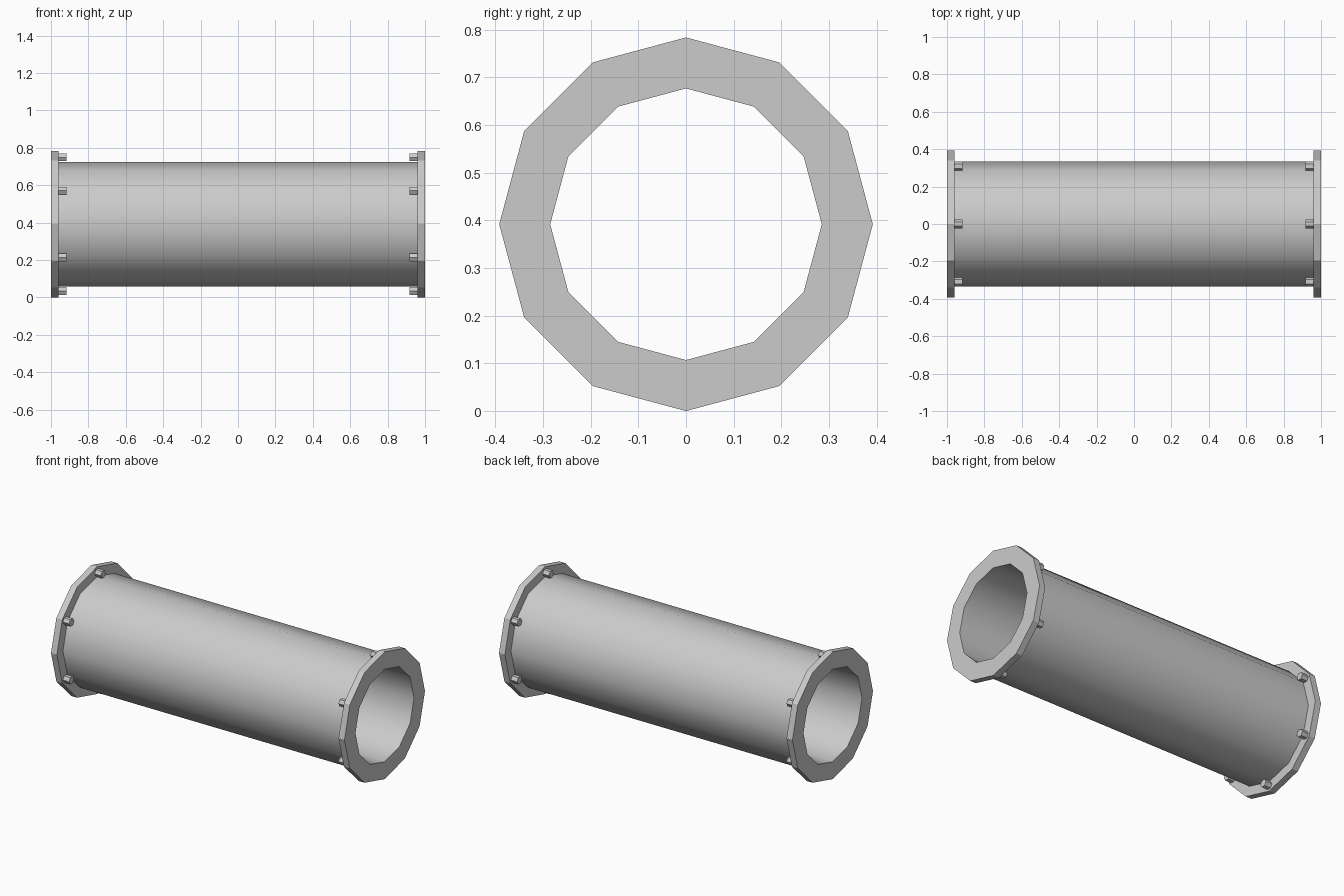
import bpy, bmesh, math
from mathutils import Matrix, Vector

if "Cube" in bpy.data.objects:
    bpy.data.objects.remove(bpy.data.objects["Cube"])

SIDES = 12
FLANGE_R, PIPE_R, BORE_R = 0.392, 0.333, 0.285
CENTRE_Z = FLANGE_R
BOLT_CIRCLE, BOLT_R = 0.357, 0.024


def finish(bm, name):
    bmesh.ops.recalc_face_normals(bm, faces=bm.faces)
    mesh = bpy.data.meshes.new(name)
    bm.to_mesh(mesh)
    bm.free()
    obj = bpy.data.objects.new(name, mesh)
    bpy.context.collection.objects.link(obj)
    obj.location.z = CENTRE_Z
    return obj


# Flanged pipe: closed profile (x, radius) turned around the x axis
half = [(0.96, PIPE_R), (0.96, FLANGE_R), (1.0, FLANGE_R), (1.0, BORE_R)]
profile = half + [(-x, r) for x, r in reversed(half)]
bm = bmesh.new()
rings = []
for i in range(SIDES):
    a = math.tau * i / SIDES
    rings.append([bm.verts.new((x, r * math.cos(a), r * math.sin(a))) for x, r in profile])
n = len(profile)
for i in range(SIDES):
    a, b = rings[i], rings[(i + 1) % SIDES]
    for j in range(n):
        k = (j + 1) % n
        face = bm.faces.new((a[j], a[k], b[k], b[j]))
        # Only the long pipe and bore walls are smooth; flanges stay faceted
        face.smooth = abs(profile[j][0] - profile[k][0]) > 1
bm.normal_update()
for e in bm.edges:
    e.smooth = all(f.smooth for f in e.link_faces)
finish(bm, "flanged_pipe")

# Hexagonal bolts on the inner face of each flange
for side, label in ((-1, "left"), (1, "right")):
    for i in range(6):
        a = math.tau * i / 6
        bm = bmesh.new()
        bmesh.ops.create_cone(bm, cap_ends=True, segments=6, radius1=BOLT_R,
                              radius2=BOLT_R, depth=0.06)
        # Lay the bolt along x with corners pointing sideways in y
        for v in bm.verts:
            ang = math.atan2(v.co.y, v.co.x)
            v.co = Vector((v.co.z, v.co.x, v.co.y))
        ys = [v.co.y for v in bm.verts]
        if max(ys) < BOLT_R * 0.95:
            bmesh.ops.rotate(bm, verts=bm.verts, cent=(0, 0, 0),
                             matrix=Matrix.Rotation(math.pi / 6, 3, 'X'))
        bmesh.ops.translate(bm, verts=bm.verts,
                            vec=(side * 0.948, BOLT_CIRCLE * math.sin(a),
                                 BOLT_CIRCLE * math.cos(a)))
        finish(bm, f"{label}_bolt_{i + 1}")
